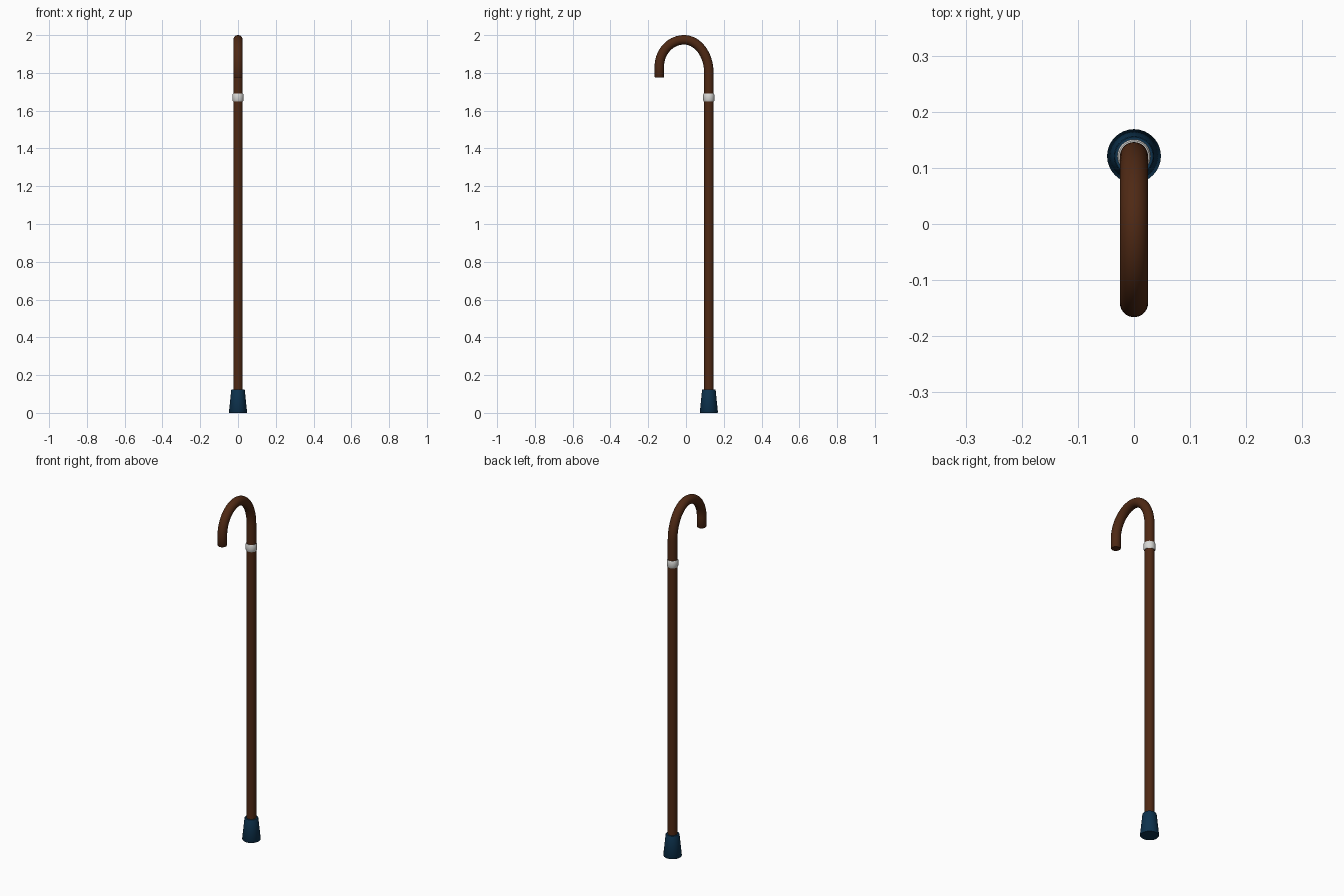
import bpy, bmesh, math
from mathutils import Vector

if "Cube" in bpy.data.objects:
    bpy.data.objects.remove(bpy.data.objects["Cube"])

SIDES = 32
SHAFT_Y = 0.121


def material(name, rgb):
    m = bpy.data.materials.new(name)
    m.diffuse_color = (*rgb, 1)
    m.use_nodes = True
    m.node_tree.nodes["Principled BSDF"].inputs["Base Color"].default_value = m.diffuse_color
    return m


wood = material("brown wood", (0.078, 0.022, 0.007))
rubber = material("dark blue rubber", (0.004, 0.032, 0.075))
metal = material("pale metal", (0.68, 0.68, 0.66))


def sweep(name, path, mat):
    """Round tube along (y, z, radius) points lying in the x = 0 plane."""
    bm = bmesh.new()
    rings = []
    pts = [Vector((0, y, z)) for y, z, r in path]
    for i, p in enumerate(pts):
        t = (pts[min(i + 1, len(pts) - 1)] - pts[max(i - 1, 0)]).normalized()
        side = Vector((1, 0, 0))
        up = t.cross(side)
        r = path[i][2]
        rings.append([bm.verts.new(p + r * (math.cos(a) * side + math.sin(a) * up))
                      for a in (2 * math.pi * k / SIDES for k in range(SIDES))])
    for a, b in zip(rings, rings[1:]):
        for k in range(SIDES):
            n = (k + 1) % SIDES
            bm.faces.new((a[k], a[n], b[n], b[k]))
    bm.faces.new(rings[0])
    bm.faces.new(rings[-1])
    bmesh.ops.recalc_face_normals(bm, faces=bm.faces)
    me = bpy.data.meshes.new(name)
    bm.to_mesh(me)
    bm.free()
    me.materials.append(mat)
    ob = bpy.data.objects.new(name, me)
    bpy.context.collection.objects.link(ob)
    bpy.ops.object.select_all(action='DESELECT')
    ob.select_set(True)
    bpy.context.view_layer.objects.active = ob
    bpy.ops.object.shade_smooth_by_angle(angle=math.radians(40))
    return ob


# Shaft and crook: straight stick, then two quarter ellipses, then the grip end
R, TOP, TIP_Y = 0.025, 1.975, -0.141
mid, half = (SHAFT_Y + TIP_Y) / 2, (SHAFT_Y - TIP_Y) / 2
path = [(SHAFT_Y, 0.04, R), (SHAFT_Y, 1.7, R)]
for i in range(37):
    a = math.pi * i / 36
    drop = 0.175 if a < math.pi / 2 else 0.14
    path.append((mid + half * math.cos(a), TOP - drop * (1 - math.sin(a)), R))
path += [(TIP_Y, 1.779, R), (TIP_Y, 1.775, R - 0.003)]
sweep("shaft_and_handle", path, wood)


def turned(name, profile, mat):
    """Part turned around the shaft axis from (z, radius) points."""
    sweep(name, [(SHAFT_Y, z, r) for z, r in profile], mat)


# Collar band with softened rims
turned("collar", [(1.649, 0.024), (1.649, 0.027), (1.655, 0.030),
                  (1.684, 0.030), (1.690, 0.027), (1.690, 0.024)][1:5], metal)

# Tapered foot
turned("foot", [(0.0, 0.046), (0.003, 0.048), (0.121, 0.036), (0.125, 0.034)], rubber)
